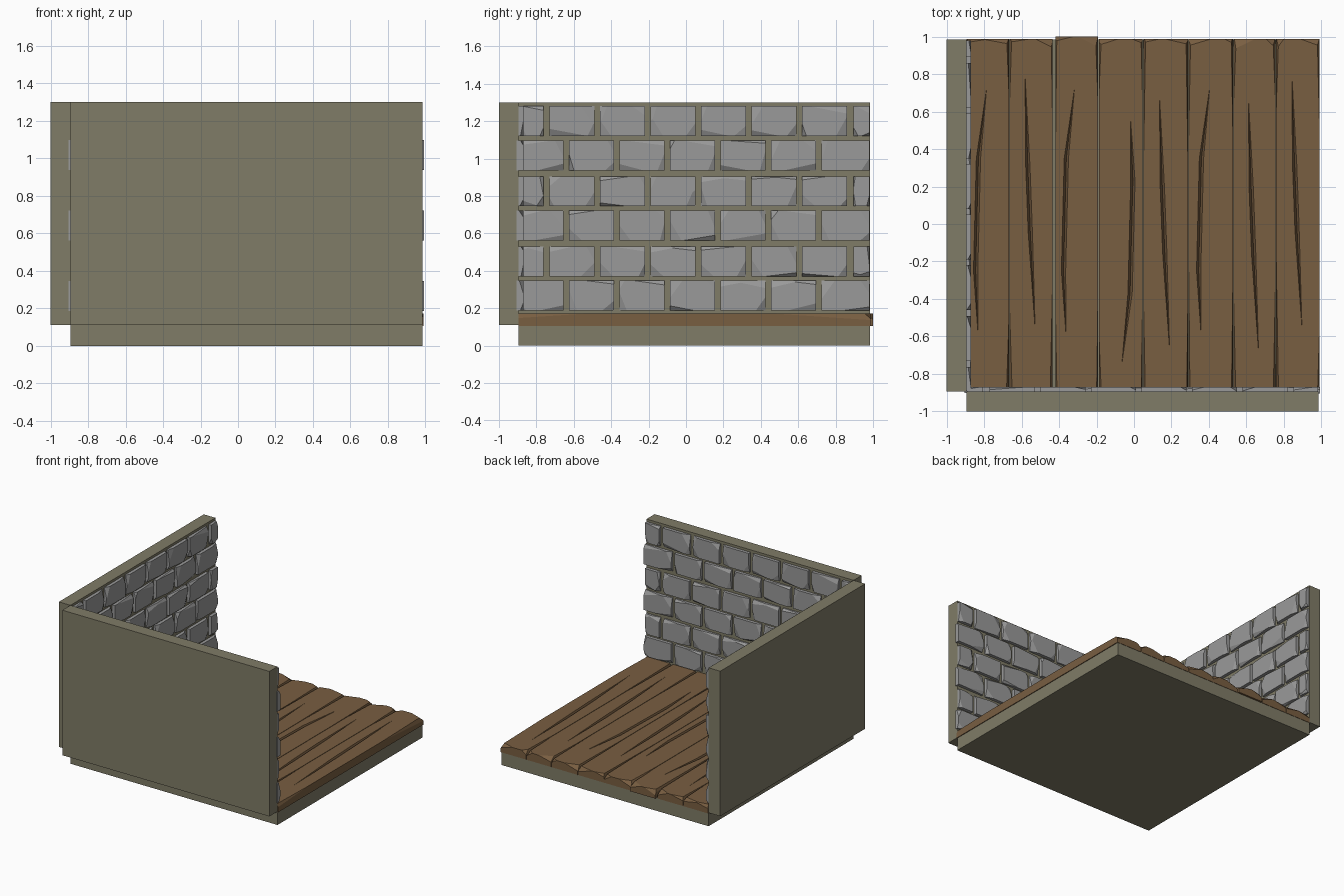
import bpy, bmesh, math, random
from mathutils import Vector

cube = bpy.data.objects.get("Cube")
if cube:
    bpy.data.objects.remove(cube, do_unlink=True)
random.seed(7)
rnd = random.uniform


def material(name, rgb):
    m = bpy.data.materials.new(name)
    m.use_nodes = True
    m.diffuse_color = (*rgb, 1)
    m.node_tree.nodes["Principled BSDF"].inputs["Base Color"].default_value = (*rgb, 1)
    return m


MORTAR = material("khaki mortar", (0.215, 0.2, 0.135))
STONE = material("grey stone", (0.32, 0.32, 0.32))
WOOD = material("brown wood", (0.19, 0.112, 0.053))


def box(lo, hi):
    bm = bmesh.new()
    bmesh.ops.create_cube(bm, size=1)
    for v in bm.verts:
        v.co = [(a + b) / 2 + c * (b - a) for a, b, c in zip(lo, hi, v.co)]
    return bm


def chip(bm, corner, size):
    """Slice a corner off; size holds the signed inward cut along each axis."""
    normal = Vector([-1 / s for s in size])
    point = Vector(corner) + Vector((size[0], 0, 0))
    cut = bmesh.ops.bisect_plane(bm, geom=bm.verts[:] + bm.edges[:] + bm.faces[:],
                                 plane_co=point, plane_no=normal, clear_outer=True)
    edges = [e for e in cut["geom_cut"] if isinstance(e, bmesh.types.BMEdge)]
    if len(edges) > 2:
        bmesh.ops.edgeloop_fill(bm, edges=edges)


def finish(bm, name, mat):
    bmesh.ops.recalc_face_normals(bm, faces=bm.faces[:])
    mesh = bpy.data.meshes.new(name)
    bm.to_mesh(mesh)
    bm.free()
    if mat:
        mesh.materials.append(mat)
    obj = bpy.data.objects.new(name, mesh)
    bpy.context.collection.objects.link(obj)
    return obj


# Slabs of the room corner
IN, OUT, FLOOR, TOP = -0.895, 0.985, 0.11, 1.3
finish(box((IN, IN, 0), (OUT, OUT, FLOOR)), "floor_slab", MORTAR)
finish(box((IN, -1, FLOOR), (OUT, IN, TOP)), "front_wall", MORTAR)
finish(box((-1, IN, FLOOR), (IN, OUT, TOP)), "right_wall", MORTAR)

# Stone courses, laid along x and facing -y, then turned onto each wall
PITCH, LENGTH, DEPTH = 0.27, 0.24, 0.026
long_course = [(PITCH * k, PITCH * k + LENGTH) for k in range(6)] + [(1.62, 1.875)]
short_course = [(0.003, 0.133)] + [(0.165 + PITCH * k, 0.165 + PITCH * k + LENGTH)
                                   for k in range(6)] + [(1.79, 1.875)]
stones = bmesh.new()
for pair in range(3):
    for base, course in ((0.187, long_course), (0.37, short_course)):
        z0 = base + 0.375 * pair
        z1 = z0 + 0.16
        for x0, x1 in course:
            if x0 == 0:
                x0 = -0.008
            w = x1 - x0
            bm = box((x0, 0.01, z0), (x1, -DEPTH, z1))
            for sx, sz in random.sample([(0, 0), (0, 1), (1, 0), (1, 1)], 3):
                # either a squat corner chip or a long sliver along an edge
                if random.random() < 0.6:
                    a, b = rnd(0.1, 0.3) * w, rnd(0.04, 0.11)
                else:
                    a, b = rnd(0.5, 0.9) * w, rnd(0.015, 0.04)
                chip(bm, (x1 if sx else x0, -DEPTH, z1 if sz else z0),
                     (-a if sx else a, rnd(0.012, 0.024), -b if sz else b))
            bmesh.ops.recalc_face_normals(bm, faces=bm.faces[:])
            part = bpy.data.meshes.new("stone_part")
            bm.to_mesh(part)
            bm.free()
            stones.from_mesh(part)
            bpy.data.meshes.remove(part)
front_stones = finish(stones, "front_wall_stones", STONE)
front_stones.location = (OUT, IN, 0)
front_stones.rotation_euler.z = math.pi
right_stones = bpy.data.objects.new("right_wall_stones", front_stones.data)
bpy.context.collection.objects.link(right_stones)
right_stones.location = (IN, IN, 0)
right_stones.rotation_euler.z = math.pi / 2

# Split patterns in the planks, as points relative to the plank centre line
BOWED = [(0, 0.78), (-0.05, 0.35), (-0.065, -0.25), (-0.05, -0.64)]
SLANTED = [(-0.035, 0.8), (-0.018, 0.25), (-0.005, -0.1), (0.025, -0.7)]
BOWED_BACK = [(-x, -y) for x, y in reversed(BOWED)]
PLANK_TOP = 0.172


def split_cutter(path, cx, dy):
    """V-shaped sliver that tapers to a point at both ends."""
    bm = bmesh.new()
    up = PLANK_TOP + 0.004
    tip_a, tip_b = [bm.verts.new((cx + x, y + dy, up)) for x, y in (path[0], path[-1])]
    rings = [[bm.verts.new((cx + x + s, y + dy, z))
              for s, z in ((-0.013, up), (0, PLANK_TOP - 0.03), (0.013, up))]
             for x, y in path[1:-1]]
    for i in range(3):
        j = (i + 1) % 3
        bm.faces.new((tip_a, rings[0][i], rings[0][j]))
        bm.faces.new((tip_b, rings[-1][j], rings[-1][i]))
        for r, q in zip(rings, rings[1:]):
            bm.faces.new((r[i], q[i], q[j], r[j]))
    bmesh.ops.triangulate(bm, faces=bm.faces[:])
    return finish(bm, "split_cutter", None)


# Floor planks
seams = [IN, -0.665, -0.432, -0.19, 0.048, 0.29, 0.53, 0.757, 0.993]
splits = [BOWED, SLANTED, BOWED, BOWED_BACK, SLANTED, BOWED, SLANTED, SLANTED]
shifts = [0, 0.06, 0, -0.02, -0.05, 0, -0.06, 0.07]
for i, path in enumerate(splits):
    x0, x1 = seams[i] + 0.002, seams[i + 1] - 0.002
    if i == 2:
        x0 += 0.01
    y1 = 1.0 if i == 2 else 0.988
    bm = box((x0, IN, FLOOR - 0.005), (x1, y1, PLANK_TOP))
    # worn long edges and knocked back ends
    for x, s in ((x0, 1), (x1, -1)):
        for y, t in ((IN, 1), (y1, -1)):
            chip(bm, (x, y, PLANK_TOP), (s * rnd(0.006, 0.014), t * rnd(0.3, 0.8), -rnd(0.02, 0.04)))
        chip(bm, (x, y1, PLANK_TOP), (s * rnd(0.04, 0.15), -rnd(0.015, 0.06), -rnd(0.02, 0.045)))
    plank = finish(bm, f"floor_plank_{i + 1}", WOOD)
    cutter = split_cutter(path, (seams[i] + seams[i + 1]) / 2, shifts[i])
    cutter.hide_render = True
    mod = plank.modifiers.new("split", "BOOLEAN")
    mod.operation, mod.solver, mod.object = "DIFFERENCE", "EXACT", cutter
    graph = bpy.context.evaluated_depsgraph_get()
    carved = bpy.data.meshes.new_from_object(plank.evaluated_get(graph))
    plank.modifiers.clear()
    plank.data = carved
    bpy.data.objects.remove(cutter, do_unlink=True)
